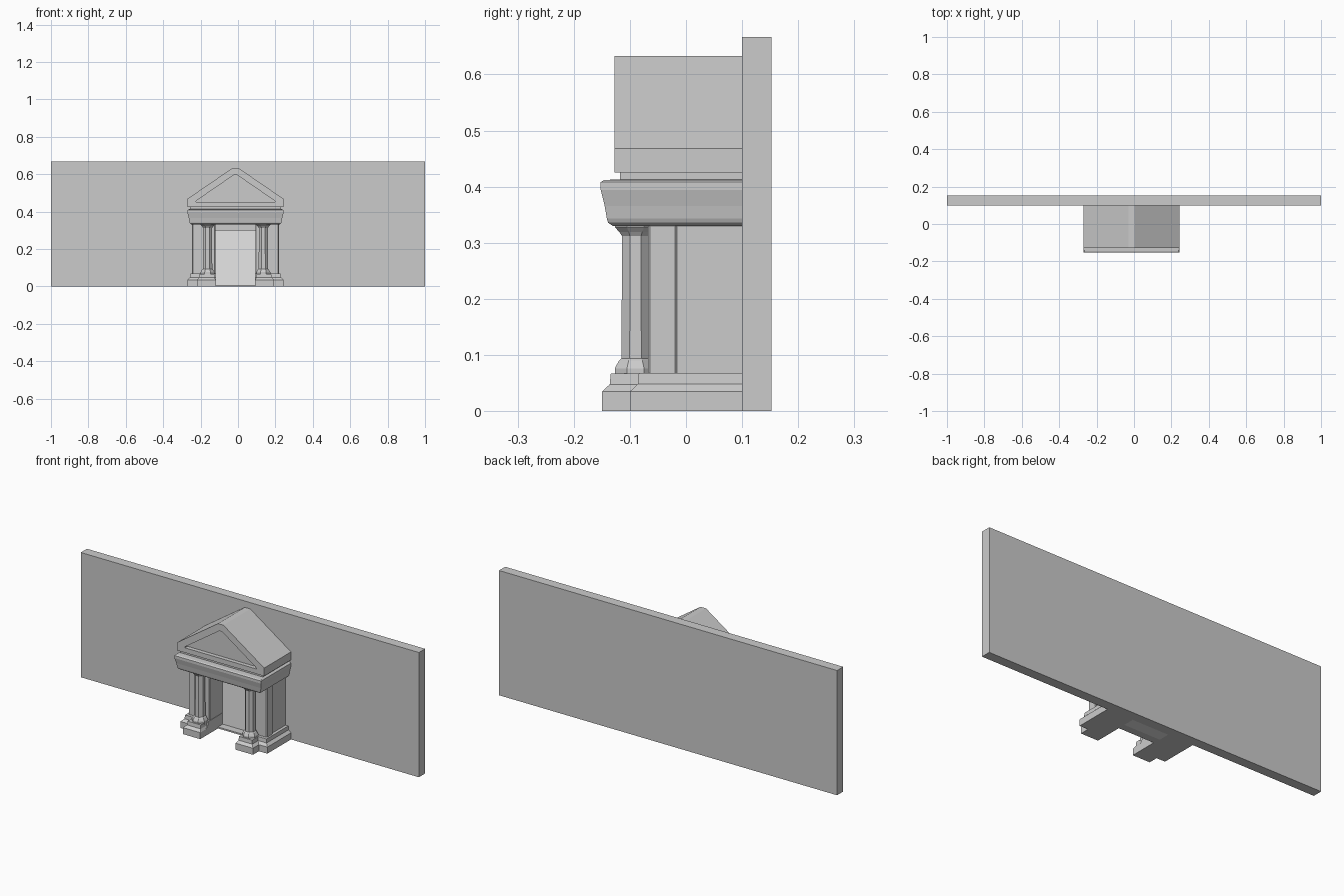
import bpy, bmesh, math

cube = bpy.data.objects.get("Cube")
if cube:
    bpy.data.objects.remove(cube)

CX = -0.0135   # centre line of the portico
BACK = 0.10    # front face of the long wall


def material(name, value):
    m = bpy.data.materials.new(name)
    m.use_nodes = True
    colour = (value, value, value, 1)
    m.diffuse_color = colour
    m.node_tree.nodes["Principled BSDF"].inputs["Base Color"].default_value = colour
    return m


stone = material("grey stone", 0.6)
pale = material("pale door", 0.8)


def loft(name, rings, mat=stone, bevel=0):
    """Join a stack of matching point rings into a closed solid."""
    bm = bmesh.new()
    loops = [[bm.verts.new(p) for p in ring] for ring in rings]
    n = len(loops[0])
    for a, b in zip(loops, loops[1:]):
        for i in range(n):
            j = (i + 1) % n
            bm.faces.new((a[i], a[j], b[j], b[i]))
    bm.faces.new(loops[0])
    bm.faces.new(loops[-1])
    bmesh.ops.recalc_face_normals(bm, faces=bm.faces)
    mesh = bpy.data.meshes.new(name)
    bm.to_mesh(mesh)
    bm.free()
    mesh.materials.append(mat)
    ob = bpy.data.objects.new(name, mesh)
    bpy.context.collection.objects.link(ob)
    if bevel:
        mod = ob.modifiers.new("worn edges", "BEVEL")
        mod.width = bevel
        mod.segments = 1
    return ob


def rect(x0, x1, y0, y1, z):
    return [(x0, y0, z), (x1, y0, z), (x1, y1, z), (x0, y1, z)]


def box(name, x0, x1, y0, y1, z0, z1, mat=stone, bevel=0):
    return loft(name, [rect(x0, x1, y0, y1, z) for z in (z0, z1)], mat, bevel)


def disc(x, y, r, z, sides=8):
    turn = math.pi / sides
    return [(x + r * math.cos(turn + k * math.tau / sides),
             y + r * math.sin(turn + k * math.tau / sides), z) for k in range(sides)]


# Long wall
box("long_wall", -1, 1, BACK, 0.152, 0, 0.667)

# Door, threshold and lintel
box("door", CX - 0.108, CX + 0.108, 0.04, BACK, 0, 0.30, pale)
box("threshold", CX - 0.108, CX + 0.108, 0.0, 0.04, 0, 0.008)
box("lintel", CX - 0.11, CX + 0.11, 0.015, BACK, 0.30, 0.332)

# Both sides of the portico
for side, s in (("right", -1), ("left", 1)):
    def span(inner, outer):
        return sorted((CX + s * inner, CX + s * outer))

    # Stepped plinths: (outer inset, height)
    steps = ((0, 0), (0, 0.035), (0.014, 0.048), (0.016, 0.068))
    loft(side + "_plinth", [rect(*span(0.105, 0.257 - d), -0.10 + d, BACK, z)
                            for d, z in steps])
    loft(side + "_column_plinth", [rect(*span(0.105 + d * 0.5, 0.207 - d), -0.150 + d, -0.06, z * 0.99)
                                   for d, z in steps])

    # Pier and side wall
    box(side + "_pier", *span(0.107, 0.232), -0.068, -0.016, 0.06, 0.335, bevel=0.004)
    box(side + "_side_wall", *span(0.107, 0.225), -0.02, BACK, 0.06, 0.335)

    # Column with moulded foot and capital
    profile = ((0.040, 0.06), (0.040, 0.076), (0.032, 0.090), (0.027, 0.094),
               (0.026, 0.312), (0.031, 0.319), (0.040, 0.328), (0.040, 0.338))
    loft(side + "_column", [disc(CX + s * 0.149, -0.090, r, z) for r, z in profile])

# Entablature: (half width, front, height)
cornice = ((0.235, -0.130, 0.330), (0.243, -0.139, 0.336), (0.246, -0.141, 0.343),
           (0.250, -0.145, 0.366), (0.257, -0.152, 0.394), (0.257, -0.152, 0.408),
           (0.252, -0.146, 0.412), (0.243, -0.118, 0.413), (0.243, -0.118, 0.426))
loft("entablature", [rect(CX - w, CX + w, y, BACK, z) for w, y, z in cornice])


# Gabled pediment with a sunken triangular panel
def gable(half, low, eave, tip, top, y):
    right = [(half, low), (half, eave), (tip, top)]
    points = right + [(-x, z) for x, z in reversed(right)]
    return [(CX + x, y, z) for x, z in points]


outer = (0.257, 0.425, 0.468, 0.016, 0.633)
inner = (0.212, 0.451, 0.456, 0.008, 0.596)
loft("pediment", [gable(*outer, BACK), gable(*outer, -0.127),
                  gable(*inner, -0.127), gable(*inner, -0.105)])
